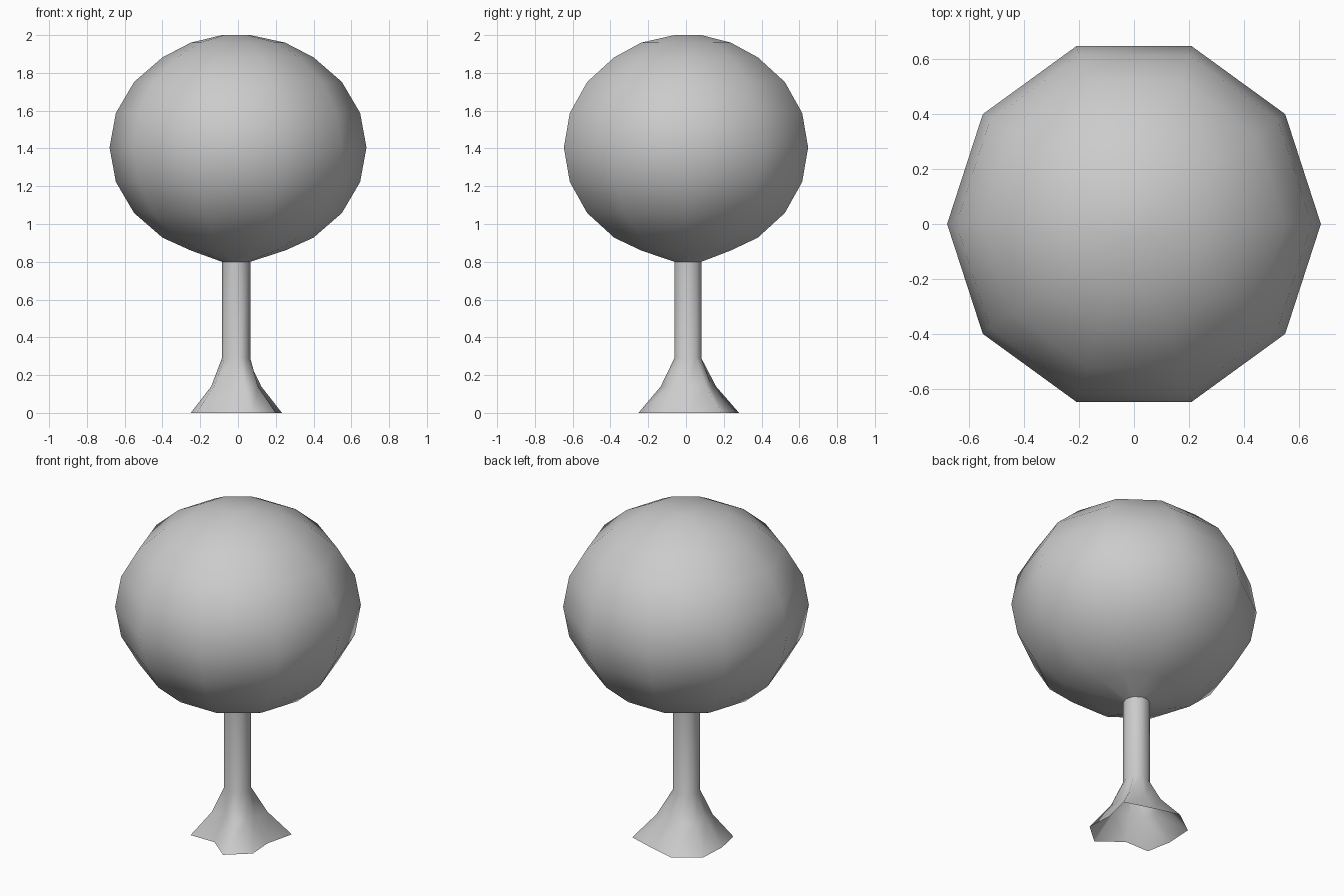
import bpy, bmesh
from math import sin, cos, radians, tau

if "Cube" in bpy.data.objects:
    bpy.data.objects.remove(bpy.data.objects["Cube"])

SIDES = 10


def ring(z, radii, cx=0.0, cy=0.0):
    """One horizontal ring; radii is a number or one radius per side."""
    if not isinstance(radii, (list, tuple)):
        radii = [radii] * SIDES
    return [(cx + r * cos(tau * i / SIDES), cy + r * sin(tau * i / SIDES), z)
            for i, r in enumerate(radii)]


def loft(name, rings, cap_top=False):
    """Skin a stack of rings into a smooth object."""
    bm = bmesh.new()
    loops = [[bm.verts.new(p) for p in pts] for pts in rings]
    for a, b in zip(loops, loops[1:]):
        for i in range(SIDES):
            j = (i + 1) % SIDES
            bm.faces.new((a[i], a[j], b[j], b[i]))
    if cap_top:
        bm.faces.new(loops[-1])
    for f in bm.faces:
        f.smooth = True
    mesh = bpy.data.meshes.new(name)
    bm.to_mesh(mesh)
    bm.free()
    obj = bpy.data.objects.new(name, mesh)
    bpy.context.collection.objects.link(obj)
    return obj


# Trunk: thin ten-sided stem flaring into uneven roots, open underneath
CX, CY = -0.01, 0.01
roots = [0.20, 0.30, 0.24, 0.285, 0.285, 0.24, 0.26, 0.16, 0.275, 0.26]
flare = [0.55 * r for r in roots]
STEM = 0.075
loft("trunk", [
    ring(0.0, roots, CX, CY),
    ring(0.14, flare, CX, CY),
    ring(0.29, STEM, CX, CY),
    ring(0.80, STEM, CX, CY),
])

# Crown: slightly squashed ball whose underside runs into the stem
crown = [ring(0.80, STEM, CX, CY), ring(0.86, 0.25)]
for a in range(-54, 55, 18):
    crown.append(ring(1.405 + 0.59 * sin(radians(a)), 0.68 * cos(radians(a))))
crown += [ring(1.96, 0.25), ring(2.0, STEM, CX, CY)]
loft("crown", crown, cap_top=True)
